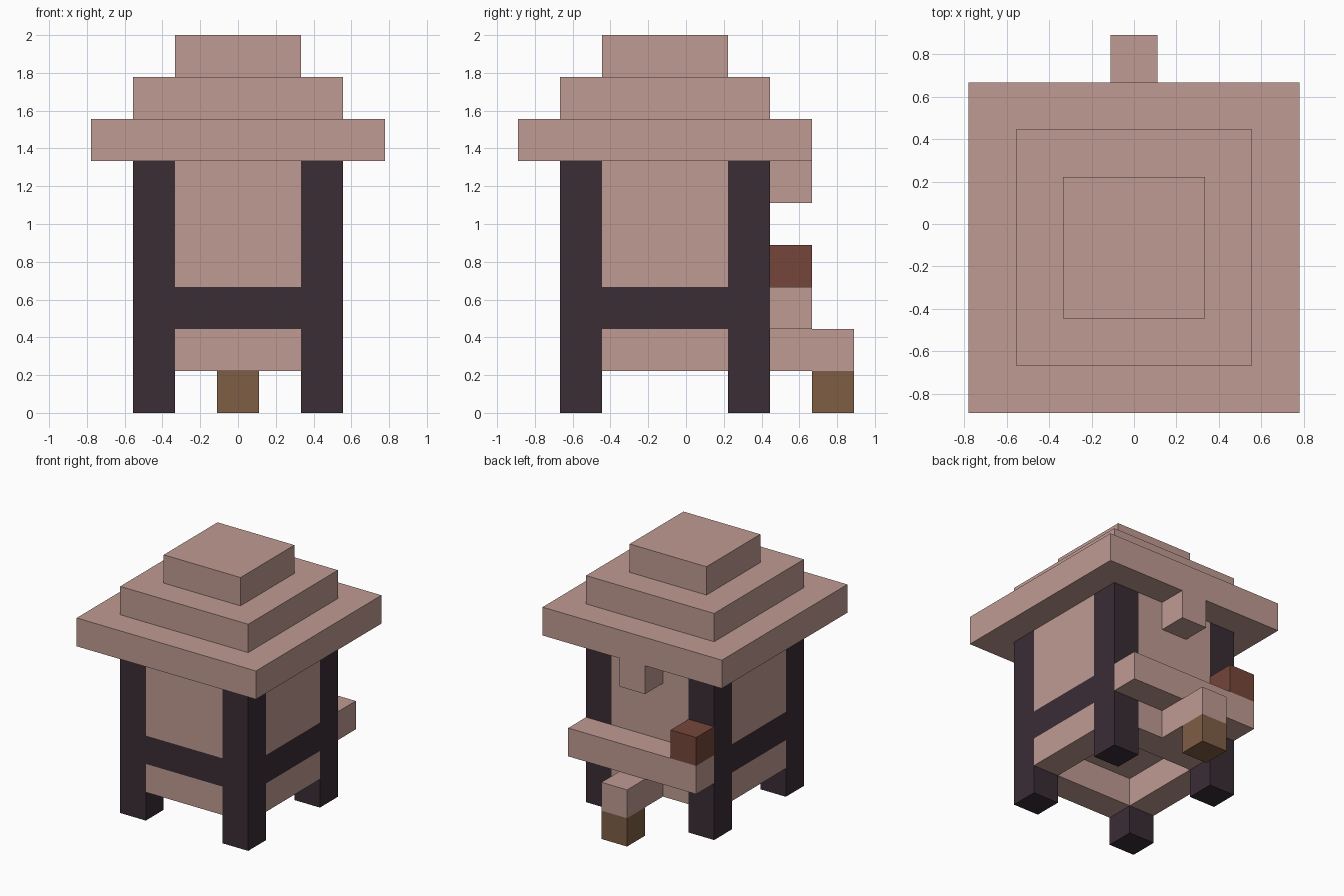
import bpy
from mathutils import Vector

UNIT = 2 / 9  # every block sits on a grid of this size

cube = bpy.data.objects.get("Cube")
if cube:
    bpy.data.objects.remove(cube, do_unlink=True)


def material(name, color):
    mat = bpy.data.materials.new(name)
    mat.use_nodes = True
    rgba = (*color, 1)
    mat.diffuse_color = rgba
    bsdf = next(n for n in mat.node_tree.nodes if n.type == 'BSDF_PRINCIPLED')
    bsdf.inputs["Base Color"].default_value = rgba
    return mat


PINK = material("dusty pink", (0.527, 0.328, 0.292))
DARK = material("dark plum", (0.042, 0.026, 0.036))
RED = material("brick red", (0.178, 0.061, 0.041))
BROWN = material("wood brown", (0.209, 0.112, 0.06))


def box(name, x, y, z, mat):
    """Box from (min, max) ranges in grid units."""
    low, high = (Vector(c) * UNIT for c in zip(x, y, z))
    bpy.ops.mesh.primitive_cube_add(size=1, location=(low + high) / 2)
    ob = bpy.context.object
    ob.name = name
    for v in ob.data.vertices:
        v.co *= high - low
    ob.data.materials.append(mat)
    return ob


# Sides of the square body: outer strip and the span between the legs
X_SIDES = {"right": (-2.5, -1.5), "left": (1.5, 2.5)}
Y_SIDES = {"front": (-3, -2), "back": (1, 2)}
X_SPAN, Y_SPAN = (-1.5, 1.5), (-2, 1)

# Corner legs
for y_name, y in Y_SIDES.items():
    for x_name, x in X_SIDES.items():
        box(f"{y_name}_{x_name}_leg", x, y, (0, 6), DARK)

# Flush walls: lower skirt, dark rail and upper panel on all four sides
LAYERS = (("skirt", (1, 2), PINK), ("rail", (2, 3), DARK), ("panel", (3, 6), PINK))
for part, z, mat in LAYERS:
    for side, y in Y_SIDES.items():
        box(f"{side}_{part}", X_SPAN, y, z, mat)
    for side, x in X_SIDES.items():
        box(f"{side}_{part}", x, Y_SPAN, z, mat)

# Floor inside the walls, open below
box("floor", X_SPAN, Y_SPAN, (2, 3), PINK)

# Stepped roof
for i, name in enumerate(("roof_eave", "roof_middle", "roof_top")):
    r = 3.5 - i
    box(name, (-r, r), (-r - 0.5, r - 0.5), (6 + i, 7 + i), PINK)

# Back: hanging block, shelf with a red block, and a step on a post
MIDDLE = (-0.5, 0.5)
box("hanging_block", MIDDLE, (2, 3), (5, 6), PINK)
box("back_shelf", (-2.5, 2.5), (2, 3), (2, 3), PINK)
box("red_block", X_SIDES["right"], (2, 3), (3, 4), RED)
box("back_step", MIDDLE, (2, 4), (1, 2), PINK)
box("step_post", MIDDLE, (3, 4), (0, 1), BROWN)
